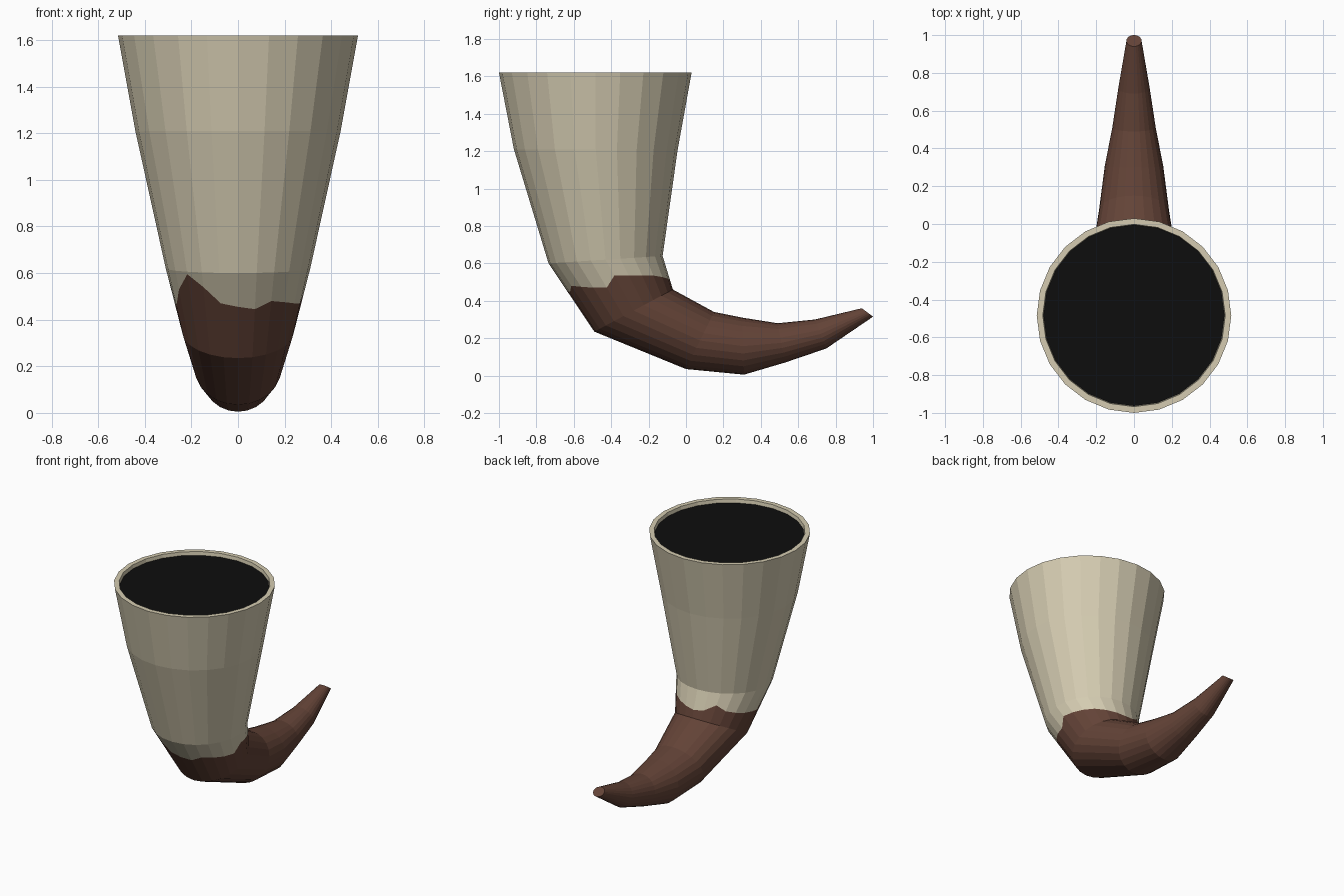
import bpy, bmesh, math
from mathutils import Vector

if "Cube" in bpy.data.objects:
    bpy.data.objects.remove(bpy.data.objects["Cube"])

SIDES = 24


def material(name, rgb):
    m = bpy.data.materials.new(name)
    m.diffuse_color = (*rgb, 1)
    m.use_nodes = True
    m.node_tree.nodes["Principled BSDF"].inputs["Base Color"].default_value = m.diffuse_color
    return m


bone = material("pale bone", (0.66, 0.60, 0.44))
brown = material("dark brown", (0.125, 0.056, 0.038))
black = material("black", (0.004, 0.004, 0.004))

# Rings of the horn: outer (y, z), inner (y, z), half width in x
rings = [
    ((-1.0, 1.62), (0.03, 1.62), 0.515),
    ((-0.92, 1.21), (-0.045, 1.205), 0.44),
    ((-0.735, 0.60), (-0.125, 0.64), 0.31),
    ((-0.49, 0.235), (-0.07, 0.46), 0.24),
    ((0.0, 0.035), (0.15, 0.34), 0.185),
    ((0.31, 0.005), (0.30, 0.31), 0.155),
    ((0.53, 0.07), (0.49, 0.28), 0.115),
    ((0.75, 0.145), (0.69, 0.30), 0.083),
    ((1.0, 0.315), (0.94, 0.36), 0.04),
]

# Height of the ragged colour line by angle (0 = front, 90 = right)
ragged = [(-180, 0.51), (-165, 0.52), (-150, 0.56), (-135, 0.52), (-110, 0.49),
          (-75, 0.46), (-60, 0.53), (-45, 0.595), (-30, 0.54), (-15, 0.47),
          (0, 0.455), (15, 0.445), (30, 0.48), (60, 0.47), (75, 0.47),
          (90, 0.535), (135, 0.535), (180, 0.51)]


def line_height(deg):
    for (a, za), (b, zb) in zip(ragged, ragged[1:]):
        if a <= deg <= b:
            return za + (zb - za) * (deg - a) / (b - a)


def ring_points(ring):
    outer, inner, half = ring
    o, i = Vector((0, *outer)), Vector((0, *inner))
    pts = []
    for k in range(SIDES):
        a = -math.pi + 2 * math.pi * k / SIDES
        pts.append((o + i) / 2 + (o - i) / 2 * math.cos(a)
                   + Vector((half * math.sin(a), 0, 0)))
    return pts


def build(name, loops, cap_start, cap_end, mats, mat_rule):
    bm = bmesh.new()
    vs = [[bm.verts.new(p) for p in loop] for loop in loops]
    for n, (u, v) in enumerate(zip(vs, vs[1:])):
        for k in range(SIDES):
            j = (k + 1) % SIDES
            f = bm.faces.new((u[k], u[j], v[j], v[k]))
            f.material_index = mat_rule(n)
    if cap_start:
        bm.faces.new(vs[0]).material_index = mat_rule(-1)
    if cap_end:
        bm.faces.new(vs[-1]).material_index = mat_rule(len(vs))
    bmesh.ops.recalc_face_normals(bm, faces=bm.faces)
    me = bpy.data.meshes.new(name)
    bm.to_mesh(me)
    bm.free()
    for m in mats:
        me.materials.append(m)
    ob = bpy.data.objects.new(name, me)
    bpy.context.collection.objects.link(ob)


loops = [ring_points(r) for r in rings]

# Ragged ring inserted between the third and fourth rings
split = []
for k, (hi, lo) in enumerate(zip(loops[2], loops[3])):
    z = line_height(-180 + 360 * k / SIDES)
    t = min(0.98, max(0.05, (z - lo.z) / (hi.z - lo.z)))
    split.append(lo.lerp(hi, t))
loops.insert(3, split)

# Rim lip and the dark mouth just below it
mouth = ring_points(((-0.963, 1.595), (-0.005, 1.595), 0.479))
lip = ring_points(((-0.967, 1.62), (-0.002, 1.62), 0.483))
loops = [mouth, lip] + loops

# Horn: black mouth, bone upper part, brown lower part and tip
build("drinking_horn", loops, True, True, [bone, brown, black],
      lambda n: 2 if n < 0 else (0 if n < 5 else 1))
